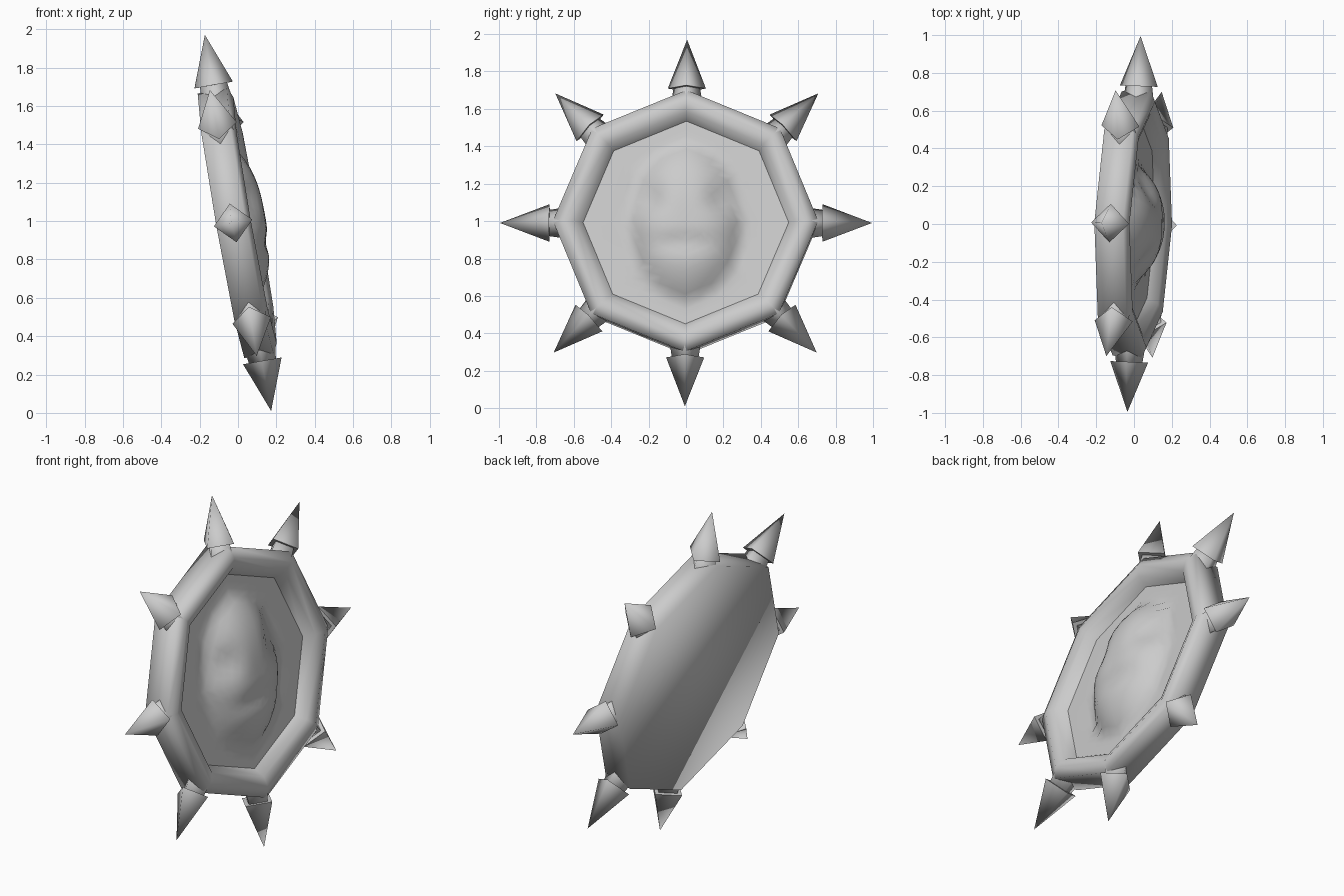
import bpy, bmesh, math
from mathutils import Matrix, Vector

if "Cube" in bpy.data.objects:
    bpy.data.objects.remove(bpy.data.objects["Cube"])

grey = bpy.data.materials.new("plain grey")
grey.diffuse_color = (0.6, 0.6, 0.6, 1)
grey.use_nodes = True
grey.node_tree.nodes["Principled BSDF"].inputs["Base Color"].default_value = grey.diffuse_color

# Leaning pose shared by all parts; local +x is the shield's facing direction
POSE = (Matrix.Translation((0, 0, 0.99)) @ Matrix.Rotation(math.radians(-2), 4, 'Z')
        @ Matrix.Rotation(math.radians(-10), 4, 'Y'))


def finish(bm, name, smooth_angle=None):
    bmesh.ops.recalc_face_normals(bm, faces=bm.faces)
    mesh = bpy.data.meshes.new(name)
    bm.to_mesh(mesh)
    bm.free()
    mesh.materials.append(grey)
    mesh.transform(POSE)
    ob = bpy.data.objects.new(name, mesh)
    bpy.context.collection.objects.link(ob)
    mesh.shade_smooth()
    if smooth_angle:
        bpy.ops.object.select_all(action='DESELECT')
        ob.select_set(True)
        bpy.context.view_layer.objects.active = ob
        bpy.ops.object.shade_smooth_by_angle(angle=math.radians(smooth_angle))
    return ob


def bridge(bm, a, b):
    n = len(a)
    for i in range(n):
        bm.faces.new((a[i], a[(i + 1) % n], b[(i + 1) % n], b[i]))


# Octagonal rim with a flat back
bm = bmesh.new()
profile = [(-0.09, 0.70), (0.065, 0.71), (0.09, 0.65), (0.07, 0.59), (0.015, 0.55)]
rings = [[bm.verts.new((x, r * math.sin(i * math.pi / 4), r * math.cos(i * math.pi / 4)))
          for i in range(8)] for x, r in profile]
for a, b in zip(rings, rings[1:]):
    bridge(bm, a, b)
bm.faces.new(rings[0])
finish(bm, "shield_rim")


# Sculpted relief inside the rim
def relief(u, v):
    d = math.hypot(u / 0.30, v / 0.43)
    h = 0.015 + 0.13 * max(0, 1 - d ** 3)
    h -= 0.035 * math.exp(-((abs(u) - 0.19) / 0.07) ** 2 - ((v - 0.12) / 0.08) ** 2)
    h -= 0.02 * math.exp(-(u / 0.2) ** 2 - ((v + 0.13) / 0.05) ** 2)
    return h


bm = bmesh.new()
SEG, LEVELS = 32, 14
rings = []
for k in range(1, LEVELS + 1):
    ring = []
    for i in range(SEG):
        t = i * math.tau / SEG
        off = t % (math.pi / 4) - math.pi / 8
        octagon = 0.55 * math.cos(math.pi / 8) / math.cos(off)
        f = k / LEVELS
        r = f * (octagon * f + 0.5 * (1 - f))
        r = octagon if k == LEVELS else octagon * f
        u, v = r * math.sin(t), r * math.cos(t)
        ring.append(bm.verts.new((relief(u, v), u, v)))
    rings.append(ring)
for a, b in zip(rings, rings[1:]):
    bridge(bm, a, b)
centre = bm.verts.new((relief(0, 0), 0, 0))
for i in range(SEG):
    bm.faces.new((centre, rings[0][i], rings[0][(i + 1) % SEG]))
ob = finish(bm, "shield_relief")
if sum((p.normal.x for p in ob.data.polygons)) < 0:
    ob.data.flip_normals()

# Eight four-sided spikes, each on a short neck
for n in range(8):
    turn = Matrix.Rotation(n * math.pi / 4, 4, 'X')
    for name, lo, hi, r1, r2 in (("spike", 0.73, 0.995, 0.102, 0.0),
                                 ("spike_neck", 0.64, 0.74, 0.085, 0.07)):
        bm = bmesh.new()
        bmesh.ops.create_cone(bm, cap_ends=True, segments=4, radius1=r1, radius2=r2,
                              depth=hi - lo)
        bmesh.ops.remove_doubles(bm, verts=bm.verts, dist=1e-5)
        # Corners point along the rim and along the facing direction
        corner = max(bm.verts, key=lambda p: p.co.xy.length).co
        align = Matrix.Rotation(-math.atan2(corner.y, corner.x), 4, 'Z')
        bm.transform(turn @ Matrix.Translation((0, 0, (lo + hi) / 2)) @ align)
        finish(bm, f"{name}_{n + 1}", 95)
